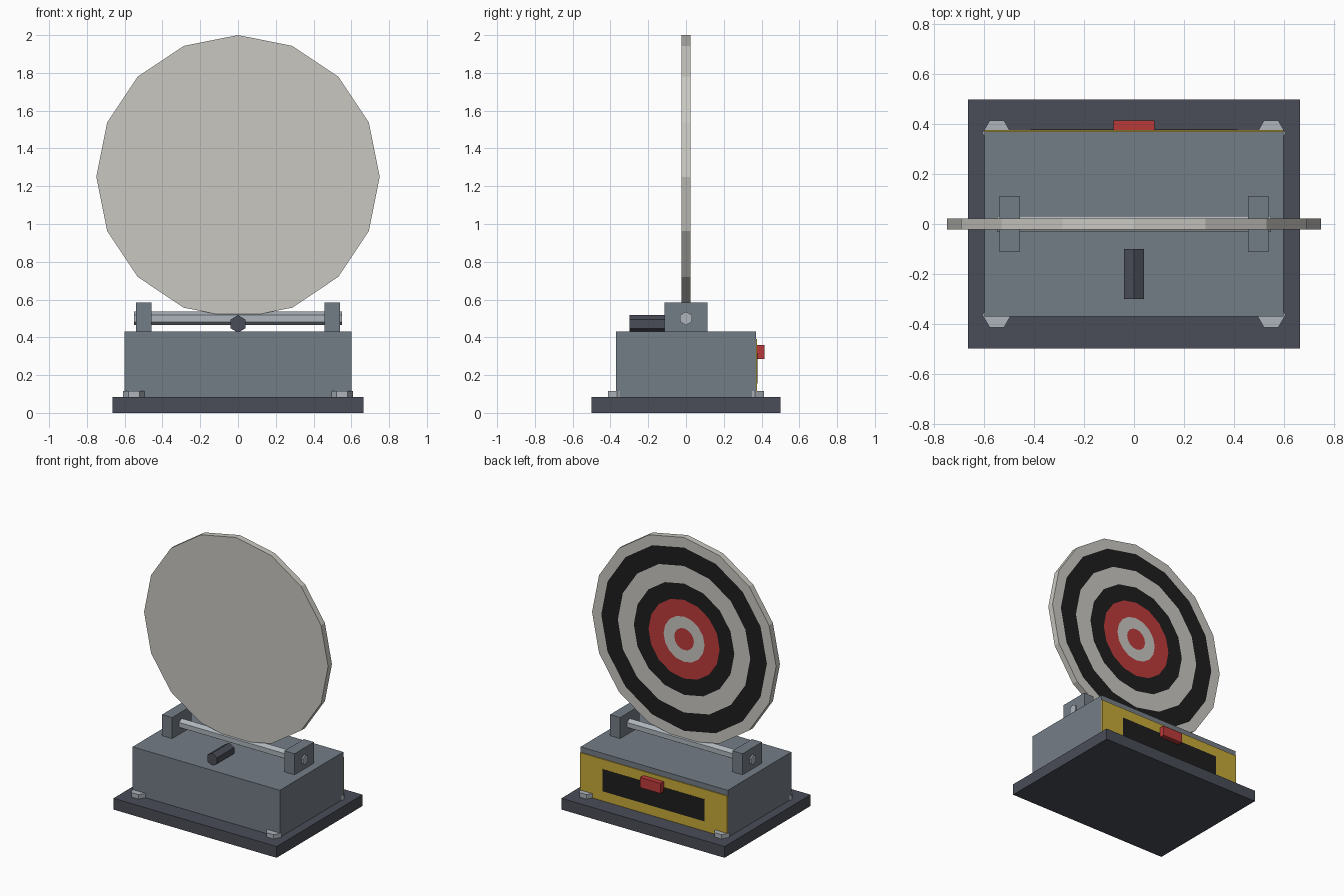
import bpy, bmesh
from math import pi, cos, sin
from mathutils import Matrix

cube = bpy.data.objects.get("Cube")
if cube:
    bpy.data.objects.remove(cube, do_unlink=True)


def material(name, r, g, b):
    m = bpy.data.materials.new(name)
    m.use_nodes = True
    m.diffuse_color = (r, g, b, 1)
    m.node_tree.nodes["Principled BSDF"].inputs["Base Color"].default_value = (r, g, b, 1)
    return m


white = material("off white", 0.58, 0.57, 0.53)
black = material("black", 0.013, 0.013, 0.013)
red = material("red", 0.5, 0.042, 0.042)
yellow = material("yellow", 0.57, 0.4, 0.04)
steel = material("blue grey", 0.175, 0.205, 0.24)
dark = material("dark grey", 0.067, 0.074, 0.095)
silver = material("silver", 0.42, 0.46, 0.5)


def finish(name, bm, *mats):
    bmesh.ops.recalc_face_normals(bm, faces=bm.faces[:])
    mesh = bpy.data.meshes.new(name)
    bm.to_mesh(mesh)
    bm.free()
    for m in mats:
        mesh.materials.append(m)
    ob = bpy.data.objects.new(name, mesh)
    bpy.context.collection.objects.link(ob)
    return ob


def box(name, mat, x, y, z):
    """Box from (min, max) pairs on each axis."""
    bm = bmesh.new()
    bmesh.ops.create_cube(bm, size=1)
    for v in bm.verts:
        v.co = [lo + (c + 0.5) * (hi - lo) for c, (lo, hi) in zip(v.co, (x, y, z))]
    return finish(name, bm, mat)


def hex_bar(name, mat, centre, radius, length, axis="Z"):
    """Six-sided bar along an axis; sideways bars stand on a corner."""
    bm = bmesh.new()
    bmesh.ops.create_cone(bm, cap_ends=True, segments=6, radius1=radius,
                          radius2=radius, depth=length)
    # Put a corner on +x before tipping the bar over
    corner = max(bm.verts, key=lambda v: v.co.x).co
    if abs(corner.y) > radius * 0.1:
        bmesh.ops.rotate(bm, verts=bm.verts, matrix=Matrix.Rotation(pi / 6, 3, "Z"))
    if axis == "X":
        bmesh.ops.rotate(bm, verts=bm.verts, matrix=Matrix.Rotation(pi / 2, 3, "Y"))
    elif axis == "Y":
        bmesh.ops.rotate(bm, verts=bm.verts, matrix=Matrix.Rotation(pi / 2, 3, "Y"))
        bmesh.ops.rotate(bm, verts=bm.verts, matrix=Matrix.Rotation(pi / 2, 3, "Z"))
    bmesh.ops.translate(bm, verts=bm.verts, vec=centre)
    return finish(name, bm, mat)


# Base and housing
box("base_plate", dark, (-0.665, 0.665), (-0.5, 0.5), (0, 0.083))
box("housing", steel, (-0.6, 0.6), (-0.37, 0.37), (0.083, 0.43))

# Rear panel with dark slot and handle
box("rear_panel", yellow, (-0.6, 0.6), (0.37, 0.377), (0.083, 0.39))
box("panel_slot", black, (-0.416, 0.416), (0.377, 0.379), (0.155, 0.317))
box("panel_handle", red, (-0.083, 0.083), (0.377, 0.415), (0.285, 0.36))

# Bolts and hinge brackets on both sides
for side, s in (("left", 1), ("right", -1)):
    for end, e in (("front", -1), ("back", 1)):
        hex_bar(f"bolt_{end}_{side}", silver, (s * 0.55, e * 0.364, 0.099), 0.058, 0.032)
    box(f"hinge_bracket_{side}", steel, sorted((s * 0.458, s * 0.54)),
        (-0.113, 0.113), (0.43, 0.585))

# Hinge rod and front stop
hex_bar("hinge_rod", silver, (0, 0, 0.5), 0.036, 1.1, "X")
hex_bar("front_stop", dark, (0, -0.2, 0.471), 0.046, 0.2, "Y")

# Target disc: rings on the back face, plain rim and front
SIDES, THICK, CENTRE = 16, 0.0225, 1.25
rings = [(0.75, 0), (0.675, 1), (0.54, 0), (0.41, 1), (0.29, 2), (0.167, 0), (0.08, 2)]
bm = bmesh.new()


def loop(radius, y):
    return [bm.verts.new((radius * cos(2 * pi * i / SIDES), y,
                          CENTRE + radius * sin(2 * pi * i / SIDES)))
            for i in range(SIDES)]


def bridge(a, b, index):
    for i in range(SIDES):
        j = (i + 1) % SIDES
        bm.faces.new((a[i], a[j], b[j], b[i])).material_index = index


front = loop(rings[0][0], -THICK)
bm.faces.new(front)
loops = [loop(r, THICK) for r, _ in rings]
bridge(front, loops[0], 0)
for k in range(len(rings) - 1):
    bridge(loops[k], loops[k + 1], rings[k][1])
bm.faces.new(loops[-1]).material_index = rings[-1][1]
finish("target_disc", bm, white, black, red)
